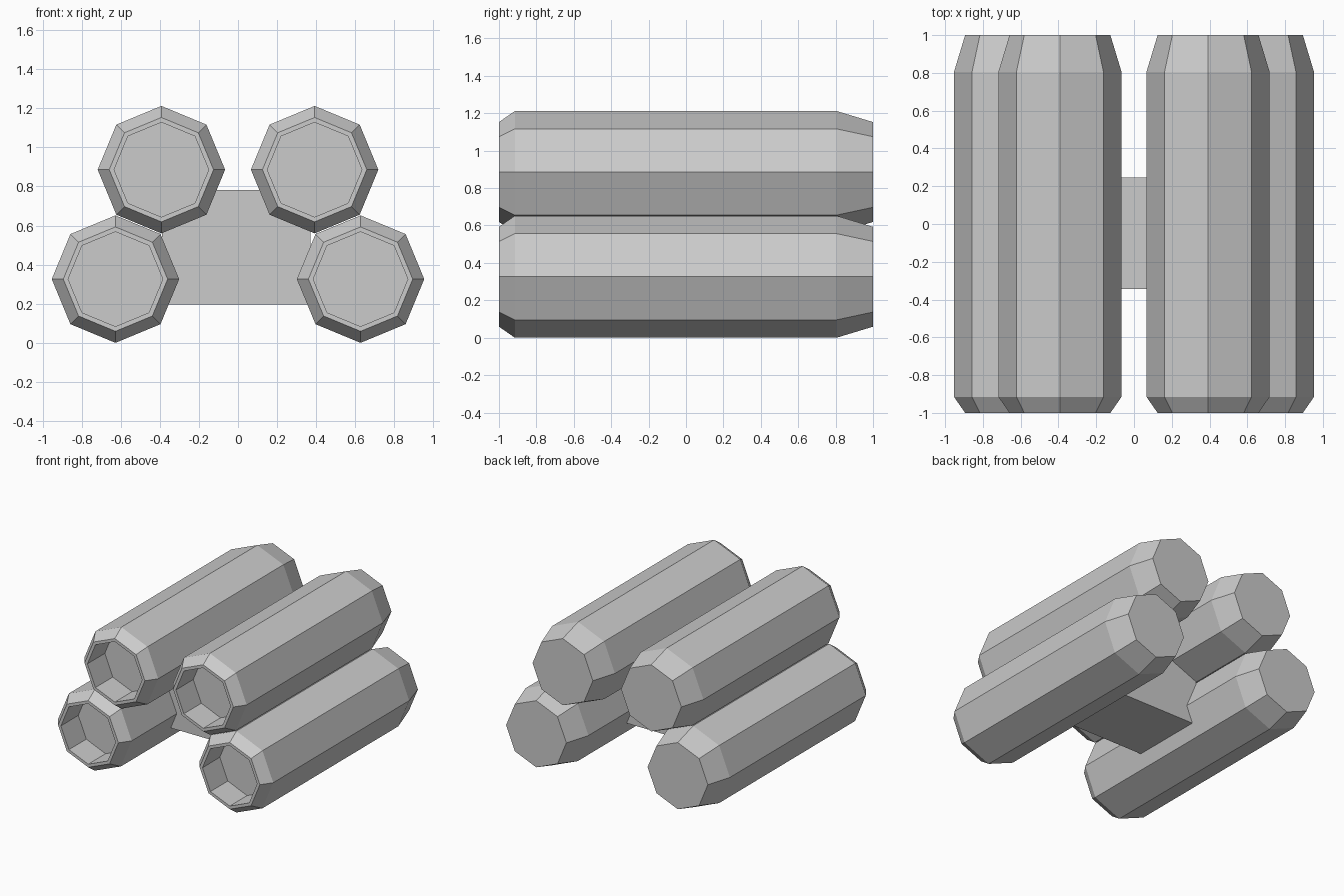
import bpy
import bmesh
from math import cos, sin, pi

if "Cube" in bpy.data.objects:
    bpy.data.objects.remove(bpy.data.objects["Cube"])

SIDES = 8
# Tube profile as (y, radius): bore floor, bore rim, lip, front bevel, rear bevel, rear cap
PROFILE = [(-0.78, 0.242), (-1.0, 0.242), (-1.0, 0.267),
           (-0.915, 0.326), (0.805, 0.326), (1.0, 0.267)]


def tube(name, cx, cz):
    bm = bmesh.new()
    rings = [[bm.verts.new((cx + r * cos(2 * pi * i / SIDES), y,
                            cz + r * sin(2 * pi * i / SIDES)))
              for i in range(SIDES)] for y, r in PROFILE]
    for a, b in zip(rings, rings[1:]):
        for i in range(SIDES):
            j = (i + 1) % SIDES
            bm.faces.new((a[i], a[j], b[j], b[i]))
    bm.faces.new(rings[0])
    bm.faces.new(rings[-1])
    bmesh.ops.recalc_face_normals(bm, faces=bm.faces)
    mesh = bpy.data.meshes.new(name)
    bm.to_mesh(mesh)
    bm.free()
    obj = bpy.data.objects.new(name, mesh)
    bpy.context.collection.objects.link(obj)


def box(name, lo, hi):
    bpy.ops.mesh.primitive_cube_add(
        size=1, location=[(a + b) / 2 for a, b in zip(lo, hi)])
    obj = bpy.context.object
    obj.name = name
    obj.scale = [b - a for a, b in zip(lo, hi)]


# Four octagonal launch tubes, mirrored left and right
for side, label in ((-1, "left"), (1, "right")):
    tube("lower_tube_" + label, side * 0.627, 0.326)
    tube("upper_tube_" + label, side * 0.392, 0.886)

# Central block holding the tubes together
box("mounting_block", (-0.39, -0.345, 0.197), (0.37, 0.245, 0.782))
